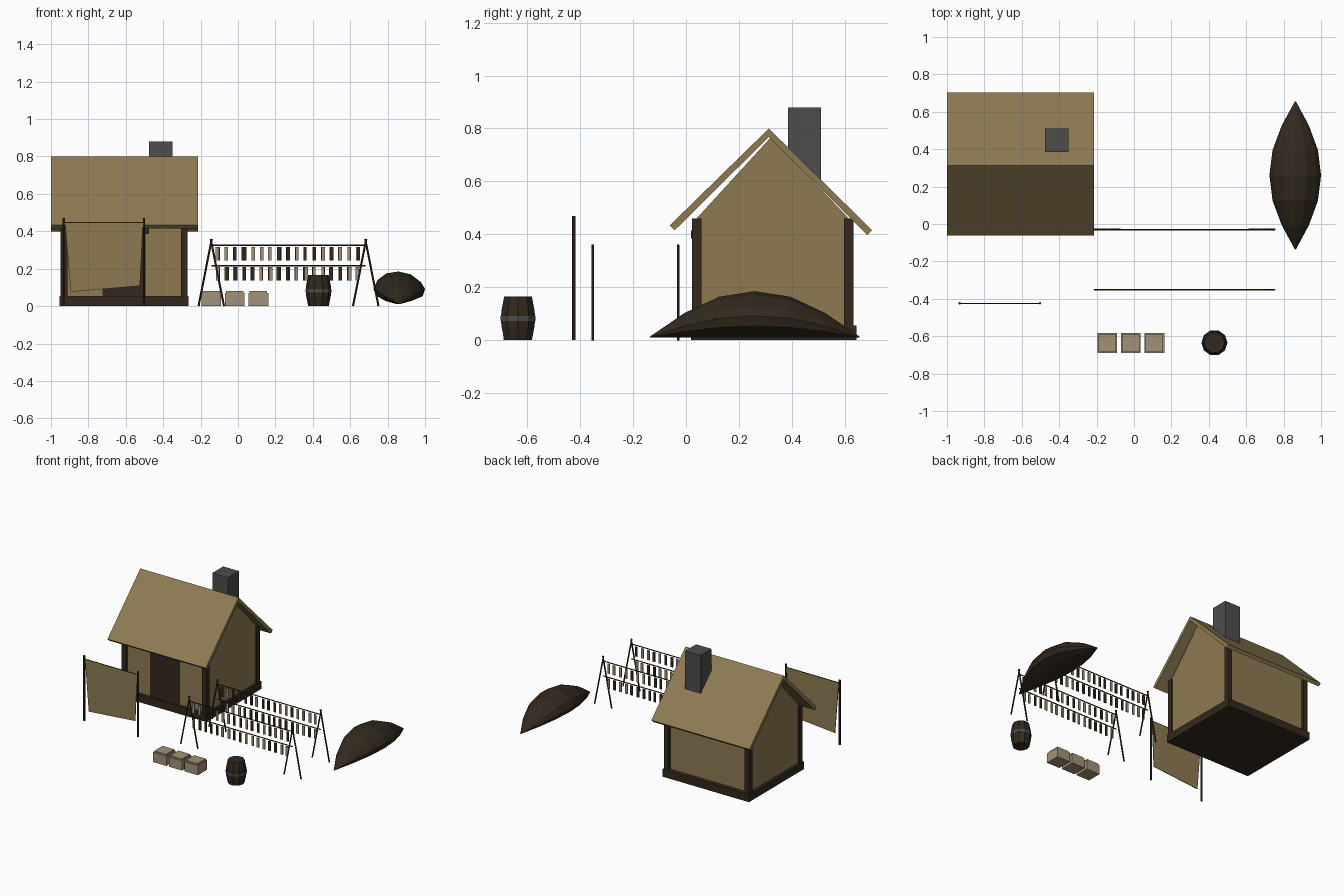
import bpy, bmesh, math, random
from mathutils import Vector, Matrix

if "Cube" in bpy.data.objects:
    bpy.data.objects.remove(bpy.data.objects["Cube"])

random.seed(4)


def material(name, rgb):
    m = bpy.data.materials.new(name)
    m.diffuse_color = (*rgb, 1)
    m.use_nodes = True
    m.node_tree.nodes["Principled BSDF"].inputs["Base Color"].default_value = m.diffuse_color
    return m


STRAW = material("straw_tan", (0.27, 0.195, 0.085))
WOOD = material("dark_wood", (0.032, 0.022, 0.013))
STONE = material("chimney_grey", (0.075, 0.075, 0.078))
CREAM = material("pale_canvas", (0.36, 0.29, 0.19))
IRON = material("barrel_iron", (0.075, 0.075, 0.08))


def finish(name, bm, mat):
    bmesh.ops.recalc_face_normals(bm, faces=bm.faces)
    me = bpy.data.meshes.new(name)
    bm.to_mesh(me)
    bm.free()
    ob = bpy.data.objects.new(name, me)
    me.materials.append(mat)
    bpy.context.collection.objects.link(ob)
    return ob


def add_box(bm, x0, x1, y0, y1, z0, z1):
    m = Matrix.Translation(((x0 + x1) / 2, (y0 + y1) / 2, (z0 + z1) / 2))
    m = m @ Matrix.Diagonal((x1 - x0, y1 - y0, z1 - z0, 1))
    bmesh.ops.create_cube(bm, size=1, matrix=m)


def box(name, mat, *dims):
    bm = bmesh.new()
    add_box(bm, *dims)
    return finish(name, bm, mat)


def add_rod(bm, a, b, r, sides=6):
    a, b = Vector(a), Vector(b)
    d = b - a
    m = Matrix.Translation((a + b) / 2) @ d.to_track_quat('Z', 'Y').to_matrix().to_4x4()
    bmesh.ops.create_cone(bm, cap_ends=True, segments=sides, radius1=r, radius2=r,
                          depth=d.length, matrix=m)


def loft(bm, rings):
    """Skin a list of equally sized closed rings and cap both ends."""
    vs = [[bm.verts.new(p) for p in ring] for ring in rings]
    n = len(vs[0])
    for a, b in zip(vs, vs[1:]):
        for i in range(n):
            bm.faces.new((a[i], a[(i + 1) % n], b[(i + 1) % n], b[i]))
    bm.faces.new(vs[0])
    bm.faces.new(vs[-1])


def prism(name, mat, x0, x1, profile):
    """Extrude a (y, z) profile along x."""
    bm = bmesh.new()
    loft(bm, [[(x, y, z) for y, z in profile] for x in (x0, x1)])
    return finish(name, bm, mat)


# House: plinth, gabled walls, corner posts
box("plinth", WOOD, -0.955, -0.265, 0.018, 0.645, 0, 0.055)
prism("gabled_walls", STRAW, -0.935, -0.28,
      [(0.04, 0.05), (0.615, 0.05), (0.615, 0.46), (0.322, 0.768), (0.04, 0.46)])
bm = bmesh.new()
for x in (-0.948, -0.305):
    for y in (0.023, 0.597):
        add_box(bm, x, x + 0.036, y, y + 0.036, 0.05, 0.46)
finish("corner_posts", bm, WOOD)

# Door and lintel
box("door", WOOD, -0.725, -0.495, 0.033, 0.045, 0.05, 0.39)
box("door_lintel", WOOD, -0.745, -0.475, 0.018, 0.045, 0.385, 0.415)

# Roof slabs
prism("roof_front", STRAW, -1.0, -0.215,
      [(-0.062, 0.433), (-0.043, 0.415), (0.313, 0.768), (0.313, 0.8)])
prism("roof_back", STRAW, -1.0, -0.215,
      [(0.313, 0.8), (0.313, 0.768), (0.685, 0.398), (0.703, 0.416)])
box("chimney", STONE, -0.475, -0.35, 0.385, 0.51, 0.6, 0.88)

# Hanging cloth between two poles
bm = bmesh.new()
for x in (-0.932, -0.502):
    add_rod(bm, (x, -0.424, 0), (x, -0.424, 0.47), 0.007)
add_rod(bm, (-0.932, -0.424, 0.447), (-0.502, -0.424, 0.447), 0.003)
finish("cloth_poles", bm, WOOD)
bm = bmesh.new()
loft(bm, [[(-0.925, y, 0.447), (-0.508, y, 0.447), (-0.524, y, 0.108), (-0.895, y, 0.076)]
          for y in (-0.426, -0.422)])
finish("hanging_cloth", bm, STRAW)

# Two drying racks with strips hung from two rails
for side, y in (("front", -0.352), ("back", -0.03)):
    bm = bmesh.new()
    for x in (-0.143, 0.683):
        for s in (-1, 1):
            add_rod(bm, (x + s * 0.068, y, 0), (x - s * 0.003, y, 0.36), 0.0055)
    for z in (0.325, 0.217):
        add_rod(bm, (-0.143, y, z), (0.683, y, z), 0.004)
    finish("rack_frame_" + side, bm, WOOD)
    strips = {"dark": (bmesh.new(), WOOD), "pale": (bmesh.new(), CREAM)}
    for z in (0.315, 0.208):
        for i in range(17):
            x = -0.108 + i * 0.0468 + random.uniform(-0.004, 0.004)
            kind = "pale" if random.random() < 0.4 else "dark"
            add_box(strips[kind][0], x - 0.009, x + 0.009, y - 0.003, y + 0.003, z - 0.07, z)
    for kind, (sbm, mat) in strips.items():
        finish(f"{kind}_strips_{side}", sbm, mat)

# Crates with slightly smaller lids
for i, x in enumerate((-0.143, -0.017, 0.109)):
    bm = bmesh.new()
    add_box(bm, x - 0.053, x + 0.053, -0.69, -0.584, 0, 0.07)
    add_box(bm, x - 0.047, x + 0.047, -0.684, -0.59, 0.07, 0.08)
    finish(f"crate_{i + 1}", bm, CREAM)


# Barrel and its hoop
def ring(r, z, n=10):
    return [(0.43 + r * math.cos(math.tau * i / n), -0.635 + r * math.sin(math.tau * i / n), z)
            for i in range(n)]


bm = bmesh.new()
loft(bm, [ring(r, z) for r, z in ((0.055, 0), (0.066, 0.055), (0.068, 0.082), (0.066, 0.11), (0.055, 0.165))])
finish("barrel", bm, WOOD)
bm = bmesh.new()
loft(bm, [ring(0.0695, 0.072), ring(0.0695, 0.092)])
finish("barrel_hoop", bm, IRON)

# Upturned boat: tapered rings along y
section = [(-0.012, 0), (0.065, 0.018), (0.125, 0.043), (0.137, 0.082), (0.115, 0.118),
           (0.06, 0.16), (-0.005, 0.175), (-0.07, 0.165), (-0.117, 0.13), (-0.139, 0.08), (-0.12, 0.043), (-0.075, 0.018)]
bm = bmesh.new()
rings = []
for t, s in ((-1, 0.02), (-0.67, 0.53), (-0.34, 0.88), (0, 1), (0.34, 0.88), (0.67, 0.53), (1, 0.02)):
    rings.append([(0.863 + dx * s, 0.26 + 0.396 * t, 0.01 + h * s) for dx, h in section])
loft(bm, rings)
finish("upturned_boat", bm, WOOD)
